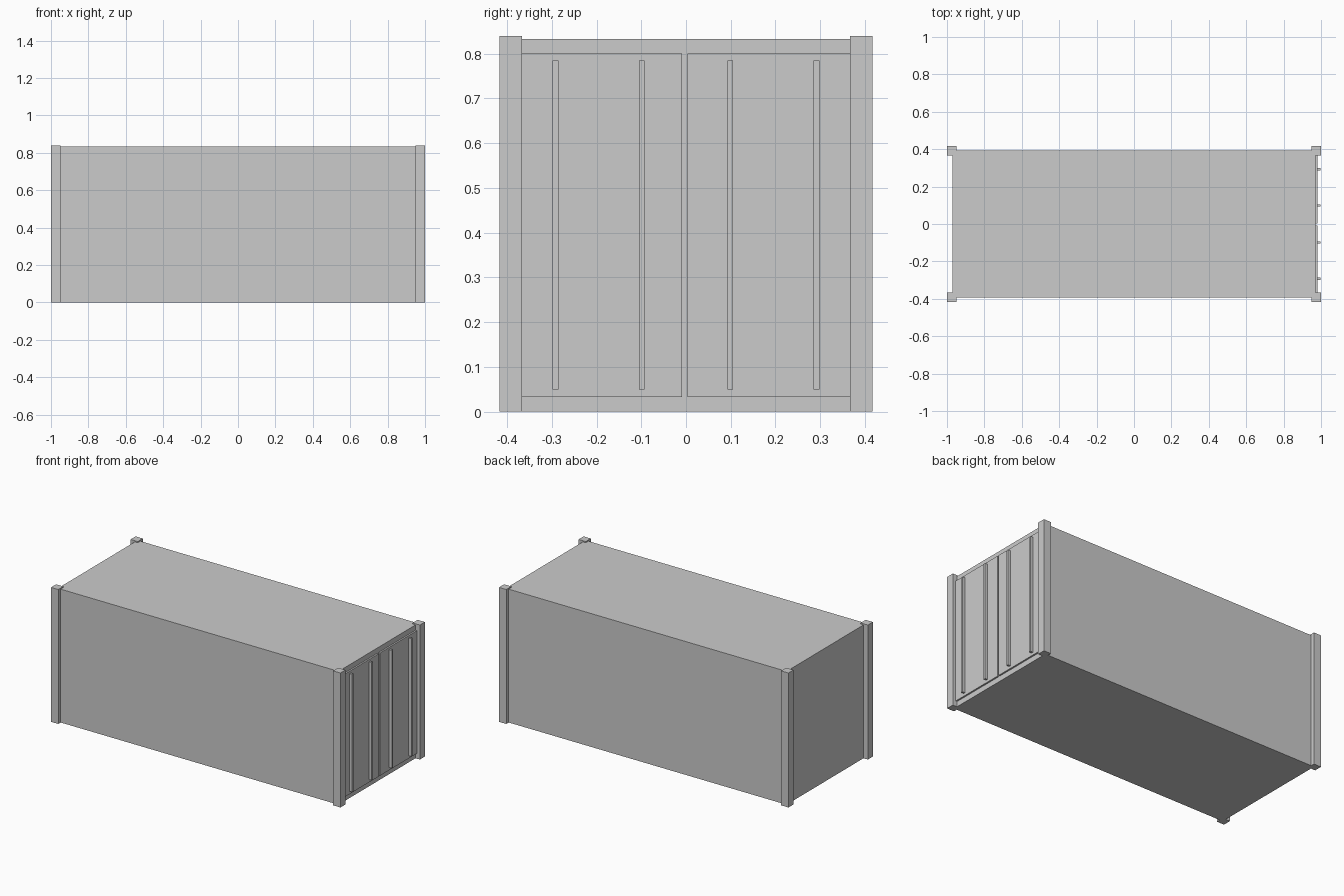
import bpy

if "Cube" in bpy.data.objects:
    bpy.data.objects.remove(bpy.data.objects["Cube"])


def box(name, x, y, z):
    """Axis-aligned box from (min, max) ranges."""
    bpy.ops.mesh.primitive_cube_add(
        size=1, location=[(a + b) / 2 for a, b in (x, y, z)])
    ob = bpy.context.object
    ob.name = name
    ob.scale = [b - a for a, b in (x, y, z)]
    bpy.ops.object.transform_apply(location=False, rotation=False, scale=True)
    return ob


# Main container body
box("container_body", (-0.97, 0.97), (-0.393, 0.393), (0, 0.833))

# Corner posts, standing slightly proud of the walls and roof
for sx, end in ((-1, "rear"), (1, "door")):
    for sy, side in ((-1, "front"), (1, "back")):
        xs = sorted((sx * 0.95, sx * 1.0))
        ys = sorted((sy * 0.367, sy * 0.417))
        box(f"corner_post_{end}_{side}", xs, ys, (0, 0.84))

# Two door leaves on the +x end, with a narrow gap between them
box("door_front", (0.96, 0.98), (-0.367, -0.009), (0.033, 0.80))
box("door_back", (0.96, 0.98), (0.003, 0.367), (0.033, 0.80))

# Vertical locking bars on the doors
for i, y in enumerate((-0.292, -0.099, 0.099, 0.292)):
    box(f"locking_bar_{i + 1}", (0.975, 0.998), (y - 0.0065, y + 0.0065), (0.05, 0.785))
